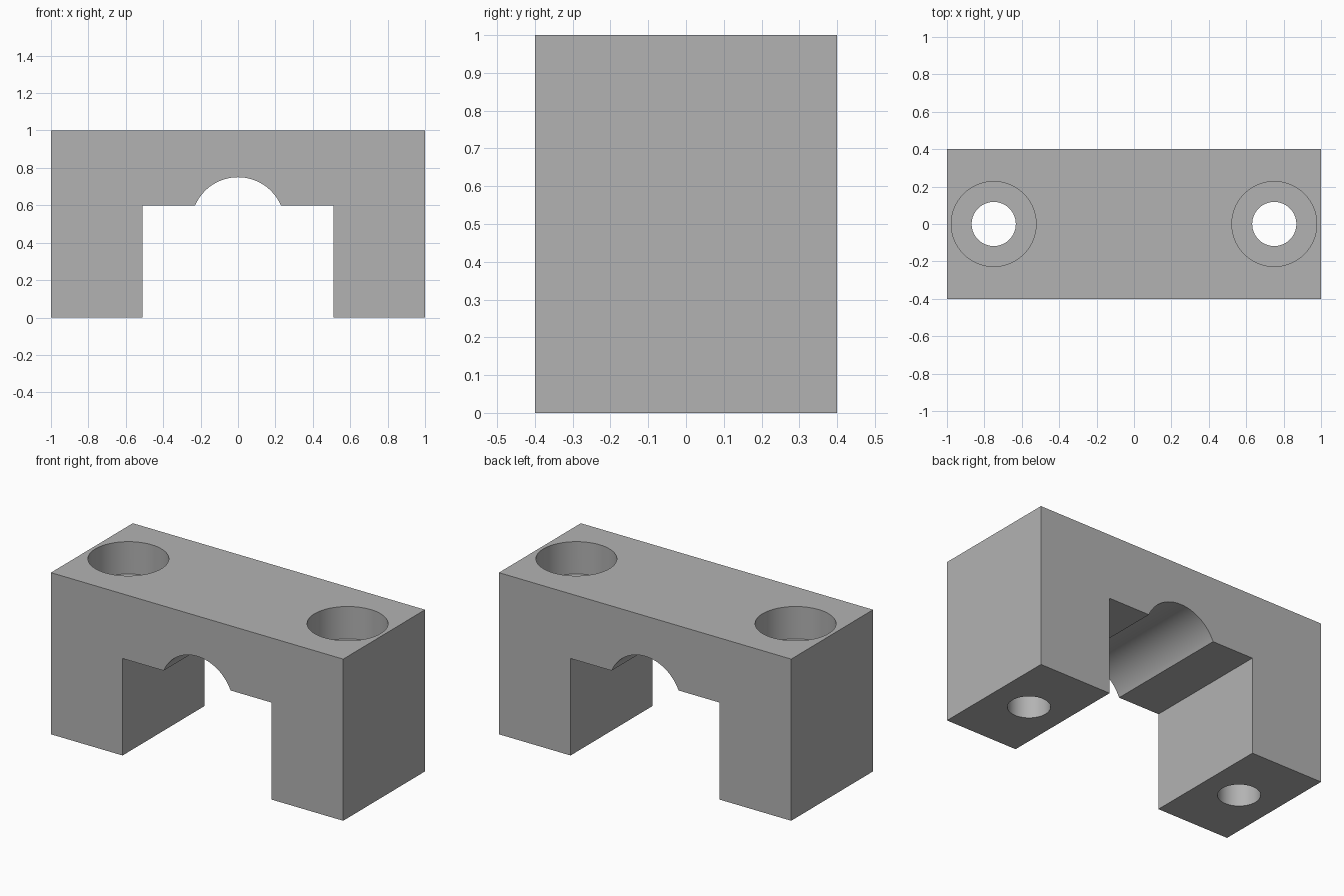
import bpy
import bmesh
import math

if "Cube" in bpy.data.objects:
    bpy.data.objects.remove(bpy.data.objects["Cube"])

HALF_DEPTH = 0.4
ARCH_RADIUS = 0.25
ARCH_CENTRE = 0.5
UNDERSIDE = 0.6
LEG_INNER = 0.51
BOLT_X = 0.75

# Single plain grey
grey = bpy.data.materials.new("plain grey")
grey.use_nodes = True
colour = (0.45, 0.45, 0.45, 1)
grey.diffuse_color = colour
grey.node_tree.nodes["Principled BSDF"].inputs["Base Color"].default_value = colour


# Bracket profile: two legs, a bridge and a round channel under it
start = math.asin((UNDERSIDE - ARCH_CENTRE) / ARCH_RADIUS)
steps = 32
arch = []
for i in range(steps + 1):
    a = start + (math.pi - 2 * start) * i / steps
    arch.append((ARCH_RADIUS * math.cos(a), ARCH_CENTRE + ARCH_RADIUS * math.sin(a)))
profile = [(-1, 1), (-1, 0), (-LEG_INNER, 0), (-LEG_INNER, UNDERSIDE)]
profile += arch[::-1]
profile += [(LEG_INNER, UNDERSIDE), (LEG_INNER, 0), (1, 0), (1, 1)]

bm = bmesh.new()
face = bm.faces.new([bm.verts.new((x, -HALF_DEPTH, z)) for x, z in profile])
extruded = bmesh.ops.extrude_face_region(bm, geom=[face])
back = [v for v in extruded["geom"] if isinstance(v, bmesh.types.BMVert)]
bmesh.ops.translate(bm, verts=back, vec=(0, 2 * HALF_DEPTH, 0))
bmesh.ops.recalc_face_normals(bm, faces=bm.faces)
mesh = bpy.data.meshes.new("clamp_bracket")
bm.to_mesh(mesh)
bm.free()
bracket = bpy.data.objects.new("clamp_bracket", mesh)
bpy.context.collection.objects.link(bracket)
mesh.materials.append(grey)


def cut_hole(name, x, radius, bottom, top):
    """Drill a vertical round hole through the bracket."""
    bpy.ops.mesh.primitive_cylinder_add(
        vertices=64, radius=radius, depth=top - bottom,
        location=(x, 0, (top + bottom) / 2))
    cutter = bpy.context.object
    cutter.name = name
    cutter.hide_render = True
    cutter.data.materials.append(grey)
    mod = bracket.modifiers.new(name, "BOOLEAN")
    mod.operation = "DIFFERENCE"
    mod.solver = "EXACT"
    mod.object = cutter
    bpy.context.view_layer.objects.active = bracket
    bpy.ops.object.modifier_apply(modifier=name)
    bpy.data.objects.remove(cutter)


# Counterbored bolt holes, one down each leg
for side, x in (("left", BOLT_X), ("right", -BOLT_X)):
    cut_hole(side + "_bolt_hole", x, 0.118, -0.1, 1.1)
    cut_hole(side + "_counterbore", x, 0.227, 0.8, 1.1)

# Smooth round walls, crisp edges
bpy.ops.object.select_all(action="DESELECT")
bracket.select_set(True)
bpy.context.view_layer.objects.active = bracket
bpy.ops.object.shade_smooth_by_angle(angle=math.radians(30))
